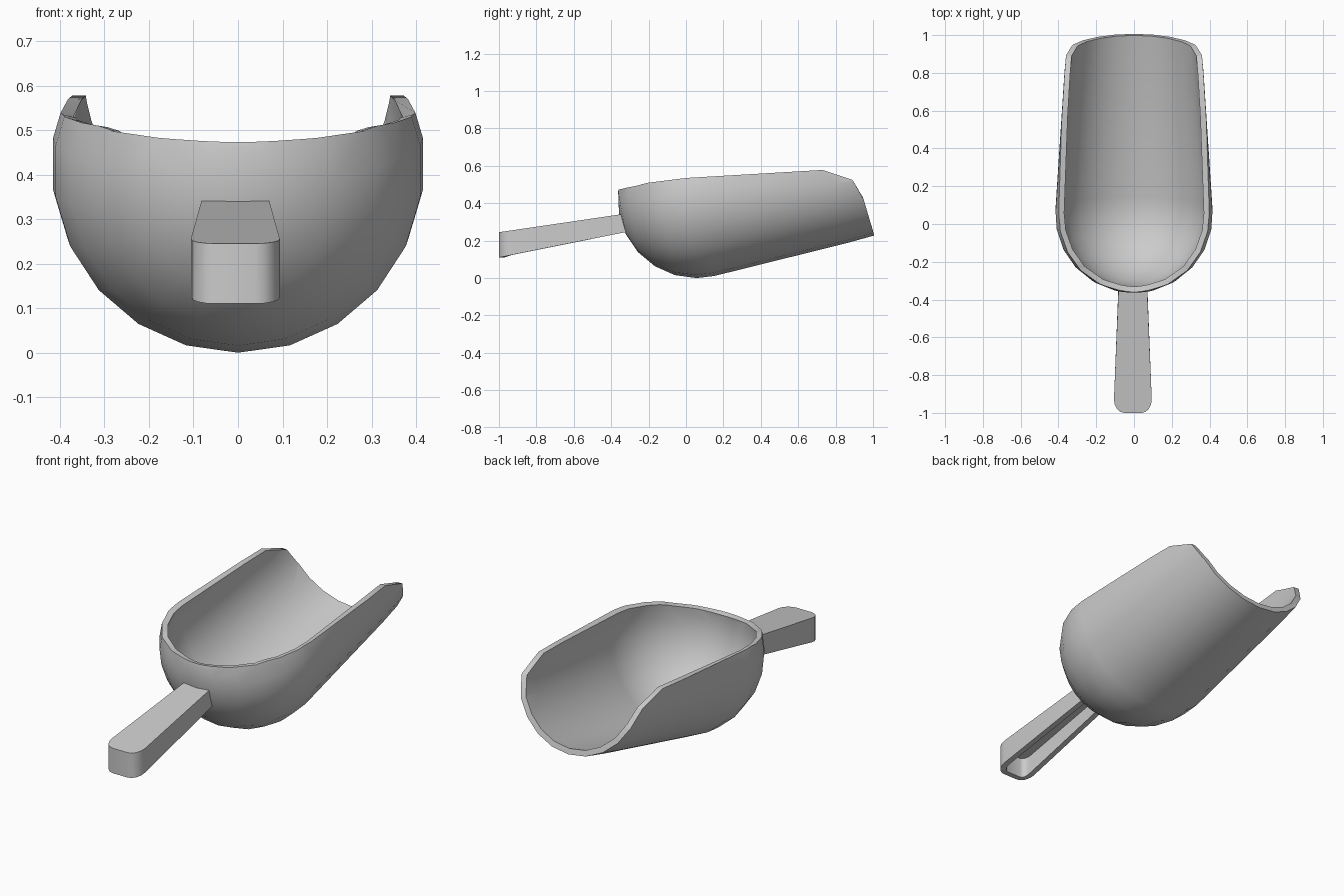
import bpy, bmesh, math
from mathutils import Vector

if "Cube" in bpy.data.objects:
    bpy.data.objects.remove(bpy.data.objects["Cube"])


def finish(name, bm, thickness, angle):
    bmesh.ops.recalc_face_normals(bm, faces=bm.faces[:])
    me = bpy.data.meshes.new(name)
    bm.to_mesh(me)
    bm.free()
    ob = bpy.data.objects.new(name, me)
    bpy.context.collection.objects.link(ob)
    mod = ob.modifiers.new("wall", 'SOLIDIFY')
    mod.thickness = thickness
    mod.offset = -1
    mod.use_even_offset = True
    bpy.ops.object.select_all(action='DESELECT')
    bpy.context.view_layer.objects.active = ob
    ob.select_set(True)
    bpy.ops.object.modifier_apply(modifier="wall")
    bpy.ops.object.shade_smooth_by_angle(angle=math.radians(angle))
    return ob


# Scoop bowl: round back and tapered barrel, revolved about a tilted axis
R, SIDES = 0.42, 22
tilt = math.radians(10.2)
centre = Vector((0, 0.055, R))
axis = Vector((0, math.cos(tilt), math.sin(tilt)))
down = Vector((0, math.sin(tilt), -math.cos(tilt)))
side = Vector((1, 0, 0))
profile = [(-R * math.cos(a), R * math.sin(a))
           for a in (math.radians(d) for d in (16, 32, 48, 64, 80, 93))]
profile += [(0.75, 0.372), (1.15, 0.335)]

bm = bmesh.new()
rings = []
for s, r in profile:
    ring = []
    for i in range(SIDES):
        p = 2 * math.pi * i / SIDES
        ring.append(bm.verts.new(centre + axis * s + r * (side * math.sin(p) + down * math.cos(p))))
    rings.append(ring)
pole = bm.verts.new(centre - axis * R)
for i in range(SIDES):
    j = (i + 1) % SIDES
    bm.faces.new((pole, rings[0][i], rings[0][j]))
    for a, b in zip(rings, rings[1:]):
        bm.faces.new((a[i], b[i], b[j], a[j]))

# Rim: trim the bowl with the side-view outline, one plane per segment
rim = [(-0.36, 0.473), (-0.2, 0.51), (0, 0.535), (0.73, 0.578),
       (0.89, 0.525), (0.95, 0.42), (1.0, 0.25)]
for (y0, z0), (y1, z1) in zip(rim, rim[1:]):
    bmesh.ops.bisect_plane(bm, geom=bm.verts[:] + bm.edges[:] + bm.faces[:],
                           plane_co=(0, y0, z0), plane_no=(0, z0 - z1, y1 - y0),
                           clear_outer=True)
bmesh.ops.remove_doubles(bm, verts=bm.verts[:], dist=0.003)
finish("scoop_bowl", bm, 0.03, 35)

# Handle: tapered bar with rounded end, hollow underneath
half = [(0.076, None)]
for k in range(5):
    a = math.radians(22.5 * k)
    half.append((0.045 + 0.055 * math.cos(a), -0.93 - 0.07 * math.sin(a)))
outline = half + [(-x, y) for x, y in reversed(half)]

bm = bmesh.new()
top, low = [], []
for x, y in outline:
    yt, yb = (-0.345, -0.318) if y is None else (y, y)
    top.append(bm.verts.new((x - 0.006, yt, 0.245 + (yt + 1) * 0.147)))
    low.append(bm.verts.new((x - 0.006, yb, 0.11 + (yb + 1) * 0.2)))
bm.faces.new(top)
for i in range(len(outline) - 1):
    bm.faces.new((top[i], low[i], low[i + 1], top[i + 1]))
finish("handle", bm, 0.03, 35)
